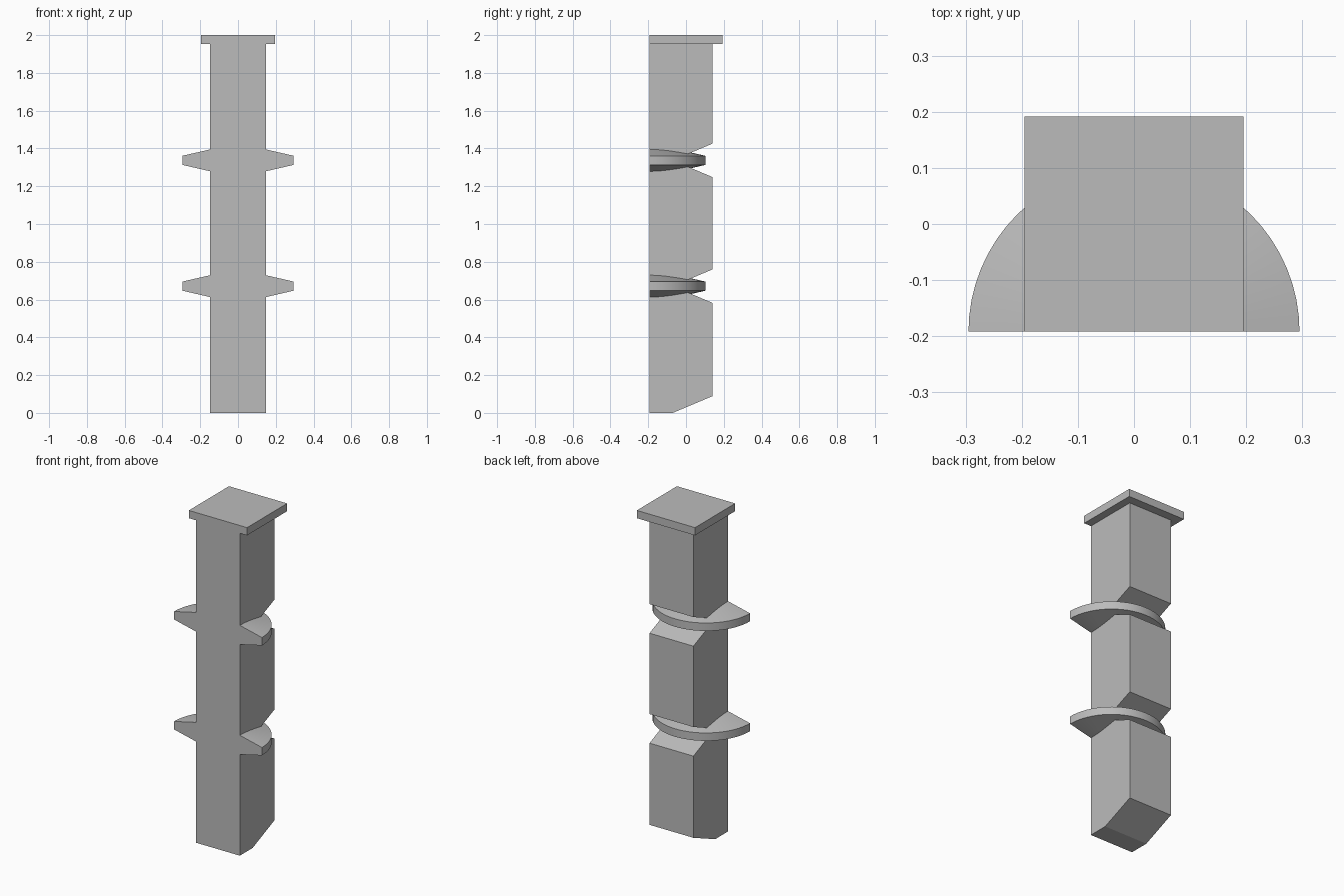
import bpy, bmesh
from math import pi, cos, sin

cube = bpy.data.objects.get("Cube")
if cube:
    bpy.data.objects.remove(cube, do_unlink=True)

FRONT, BACK = -0.192, 0.139
HALF_WIDTH = 0.147
DISC_HEIGHTS = (0.671, 1.337)

grey = bpy.data.materials.new("plain grey")
grey.use_nodes = True
grey.diffuse_color = (0.5, 0.5, 0.5, 1)
grey.node_tree.nodes["Principled BSDF"].inputs["Base Color"].default_value = (0.5, 0.5, 0.5, 1)


def finish(name, bm):
    bmesh.ops.recalc_face_normals(bm, faces=bm.faces)
    mesh = bpy.data.meshes.new(name)
    bm.to_mesh(mesh)
    bm.free()
    mesh.materials.append(grey)
    obj = bpy.data.objects.new(name, mesh)
    bpy.context.collection.objects.link(obj)
    return obj


def extrude_side_profile(name, points, half_width):
    """Sweep a (y, z) outline across x."""
    bm = bmesh.new()
    face = bm.faces.new([bm.verts.new((-half_width, y, z)) for y, z in points])
    swept = bmesh.ops.extrude_face_region(bm, geom=[face])["geom"]
    verts = [g for g in swept if isinstance(g, bmesh.types.BMVert)]
    bmesh.ops.translate(bm, verts=verts, vec=(2 * half_width, 0, 0))
    return finish(name, bm)


def half_disc(name, z, segments=32):
    """Half disc with tapering faces and a flat front."""
    profile = [(0, -0.058), (HALF_WIDTH, -0.058), (0.295, -0.024),
               (0.295, 0.024), (HALF_WIDTH, 0.058), (0, 0.058)]
    bm = bmesh.new()
    rings = []
    for i in range(segments + 1):
        a = pi * i / segments
        rings.append([bm.verts.new((r * cos(a), FRONT + r * sin(a), z + h)) for r, h in profile])
    for a, b in zip(rings, rings[1:]):
        for j in range(len(profile) - 1):
            bm.faces.new((a[j], b[j], b[j + 1], a[j + 1]))
    bm.faces.new(rings[0])
    bm.faces.new(rings[-1])
    bmesh.ops.remove_doubles(bm, verts=bm.verts, dist=1e-5)
    obj = finish(name, bm)
    bpy.ops.object.select_all(action='DESELECT')
    obj.select_set(True)
    bpy.context.view_layer.objects.active = obj
    bpy.ops.object.shade_smooth_by_angle(angle=0.17)


# Column with a chamfered foot and V notches in its back
NOTCH_TIP, NOTCH_HALF = -0.07, 0.088
outline = [(FRONT, 0), (NOTCH_TIP, 0), (BACK, NOTCH_HALF)]
for z in DISC_HEIGHTS:
    outline += [(BACK, z - NOTCH_HALF), (NOTCH_TIP, z), (BACK, z + NOTCH_HALF)]
outline += [(BACK, 1.953), (FRONT, 1.953)]
extrude_side_profile("column", outline, HALF_WIDTH)

# Square cap
extrude_side_profile("cap", [(FRONT, 1.953), (0.192, 1.953), (0.192, 2), (FRONT, 2)], 0.195)

# Half discs set into the notches
for label, z in zip(("lower", "upper"), DISC_HEIGHTS):
    half_disc(label + "_half_disc", z)
